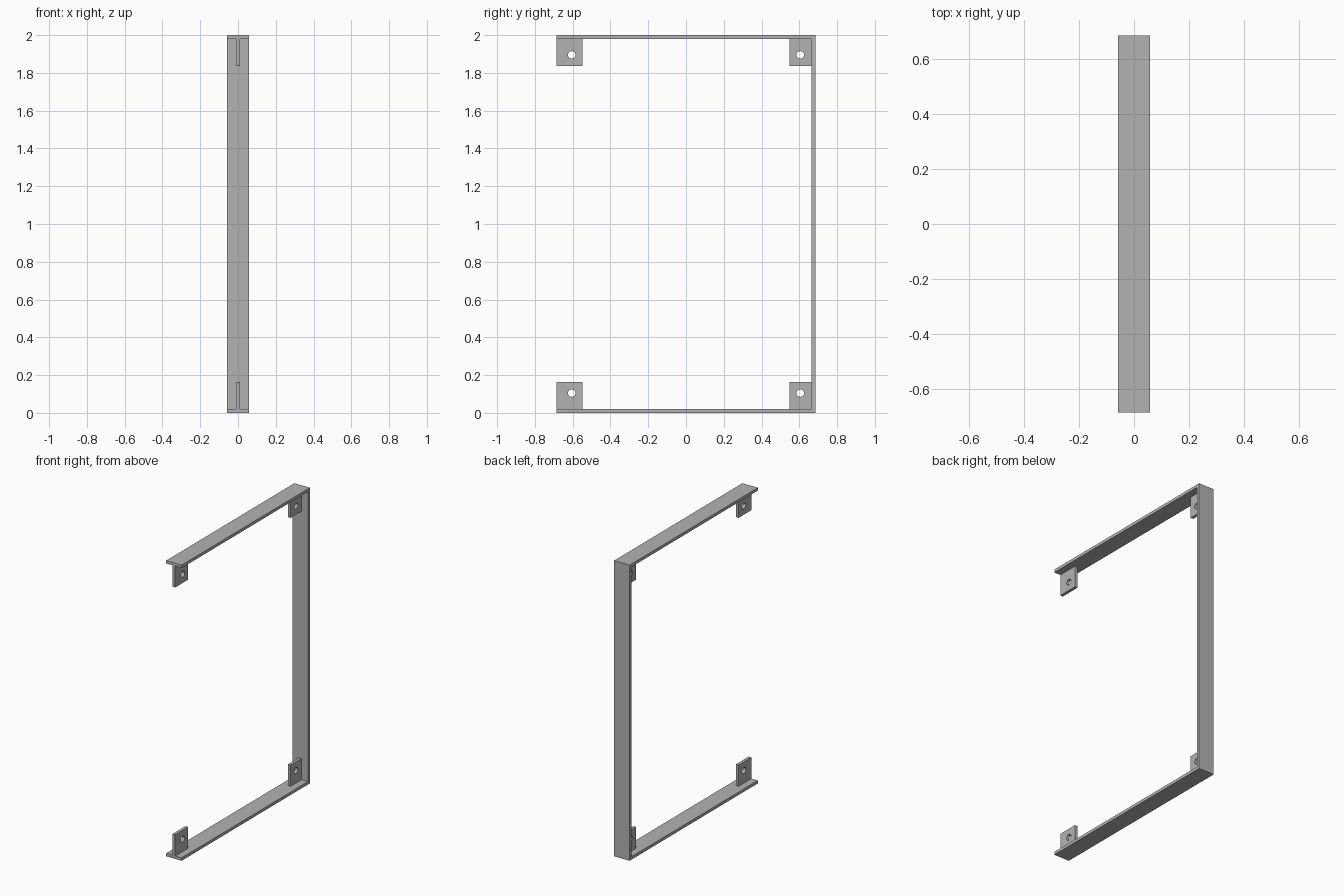
import bpy, bmesh
from mathutils import Matrix, Vector

cube = bpy.data.objects.get("Cube")
if cube:
    bpy.data.objects.remove(cube, do_unlink=True)

HALF_W, HALF_D, HEIGHT = 0.0575, 0.685, 2.0
T = 0.02                     # sheet thickness
TAB_TOP, TAB_IN = 0.164, 0.547
HOLE_Y, HOLE_Z, HOLE_R = 0.605, 0.105, 0.02

steel = bpy.data.materials.new("grey steel")
steel.use_nodes = True
grey = (0.45, 0.45, 0.45, 1)
steel.diffuse_color = grey
steel.node_tree.nodes["Principled BSDF"].inputs["Base Color"].default_value = grey


def add_object(name, bm):
    bmesh.ops.recalc_face_normals(bm, faces=bm.faces)
    mesh = bpy.data.meshes.new(name)
    bm.to_mesh(mesh)
    bm.free()
    mesh.materials.append(steel)
    obj = bpy.data.objects.new(name, mesh)
    bpy.context.collection.objects.link(obj)
    return obj


def extrude_profile(name, points, half_width):
    """Extrude a (y, z) outline along x, centred on x = 0."""
    bm = bmesh.new()
    face = bm.faces.new([bm.verts.new((-half_width, y, z)) for y, z in points])
    out = bmesh.ops.extrude_face_region(bm, geom=[face])
    verts = [g for g in out["geom"] if isinstance(g, bmesh.types.BMVert)]
    bmesh.ops.translate(bm, verts=verts, vec=Vector((2 * half_width, 0, 0)))
    return add_object(name, bm)


def hole_cutter(name, y, z):
    bm = bmesh.new()
    bmesh.ops.create_cone(bm, cap_ends=True, segments=32, radius1=HOLE_R,
                          radius2=HOLE_R, depth=0.2)
    bmesh.ops.transform(bm, verts=bm.verts, matrix=Matrix.Translation((0, y, z))
                        @ Matrix.Rotation(1.5707963, 4, "Y"))
    obj = add_object(name, bm)
    obj.hide_render = True
    obj.hide_set(True)
    return obj


# Bent flat bar: bottom arm, back upright, top arm
extrude_profile("bracket_frame", [
    (-HALF_D, 0), (HALF_D, 0), (HALF_D, HEIGHT), (-HALF_D, HEIGHT),
    (-HALF_D, HEIGHT - T), (HALF_D - T, HEIGHT - T),
    (HALF_D - T, T), (-HALF_D, T)], HALF_W)

# Drilled mounting tabs at both ends of each arm
for level in ("bottom", "top"):
    def up(z):
        return z if level == "bottom" else HEIGHT - z
    for side, y0, y1, hole_y in (("front", -HALF_D, -TAB_IN, -HOLE_Y),
                                 ("back", TAB_IN, HALF_D - T, HOLE_Y)):
        tab = extrude_profile(f"{level}_{side}_tab", [
            (y0, up(T)), (y1, up(T)), (y1, up(TAB_TOP)), (y0, up(TAB_TOP))], T / 2)
        drill = tab.modifiers.new("bolt hole", "BOOLEAN")
        drill.operation = "DIFFERENCE"
        drill.solver = "EXACT"
        drill.object = hole_cutter(f"{level}_{side}_hole_cutter", hole_y, up(HOLE_Z))
